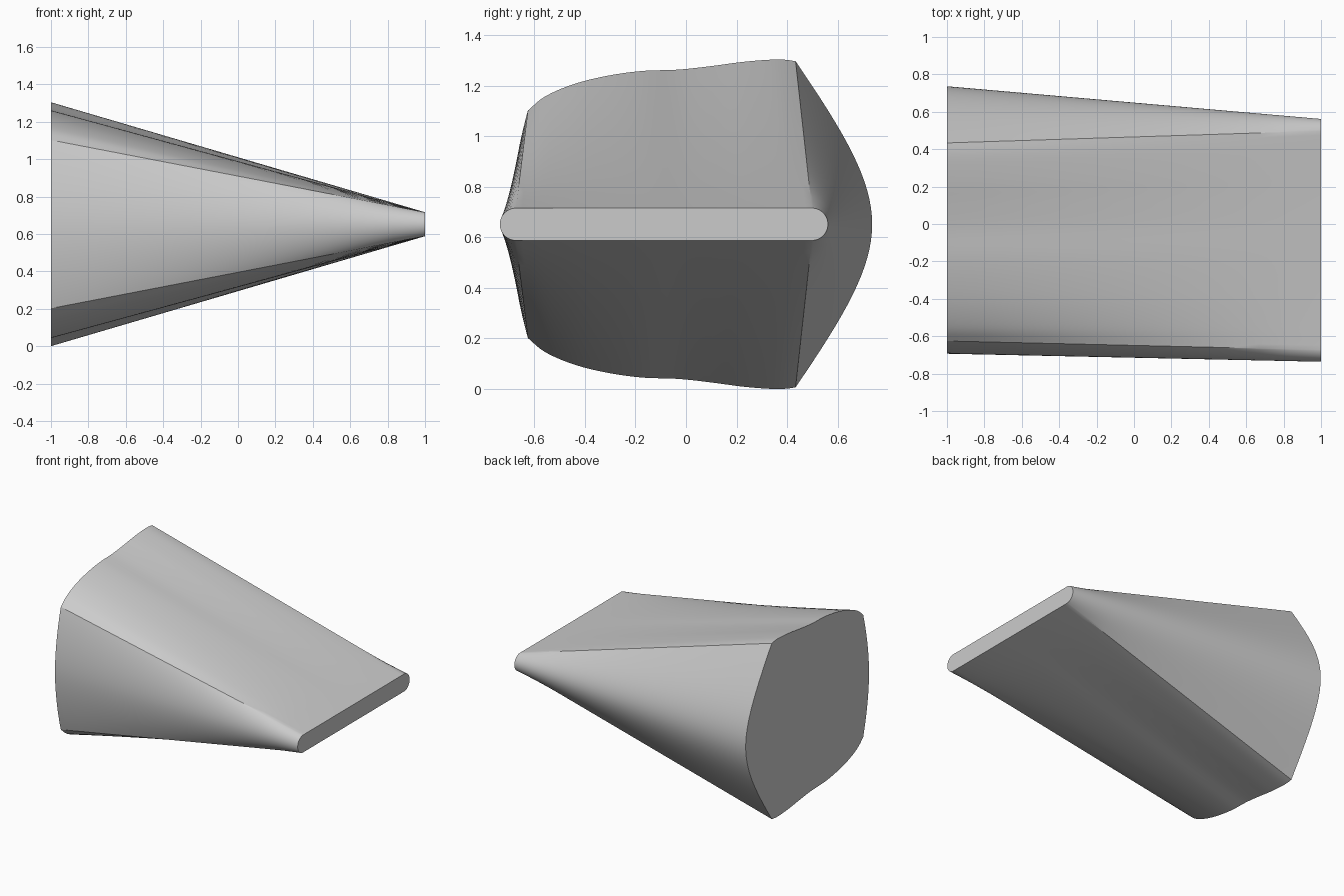
import bpy, bmesh, math
from mathutils import Vector

if "Cube" in bpy.data.objects:
    bpy.data.objects.remove(bpy.data.objects["Cube"])

MID = 0.655      # height of the mirror plane of the section
N_TOP, N_SIDE, SPANS = 48, 16, 12


def spline(points, count):
    """Catmull-Rom curve through points, resampled evenly by length."""
    p = [Vector(q) for q in points]
    p = [2 * p[0] - p[1]] + p + [2 * p[-1] - p[-2]]
    dense = []
    for a, b, c, d in zip(p, p[1:], p[2:], p[3:]):
        for k in range(20):
            t = k / 20
            dense.append(0.5 * (2 * b + (c - a) * t + (2 * a - 5 * b + 4 * c - d) * t * t
                                + (3 * b - a - 3 * c + d) * t ** 3))
    dense.append(p[-2])
    dist = [0.0]
    for a, b in zip(dense, dense[1:]):
        dist.append(dist[-1] + (b - a).length)
    out, j = [], 0
    for i in range(count + 1):
        s = dist[-1] * i / count
        while j < len(dist) - 2 and dist[j + 1] < s:
            j += 1
        f = (s - dist[j]) / (dist[j + 1] - dist[j])
        out.append(dense[j].lerp(dense[j + 1], min(f, 1)))
    return out


def bezier(a, b, c, d, count):
    a, b, c, d = map(Vector, (a, b, c, d))
    return [a * (1 - t) ** 3 + 3 * b * t * (1 - t) ** 2 + 3 * c * t * t * (1 - t) + d * t ** 3
            for t in (i / count for i in range(count + 1))]


def close(half):
    """Mirror an upper half section below the mid plane into a closed loop."""
    return half + [Vector((p.x, 2 * MID - p.y)) for p in reversed(half[1:-1])]


# Large section (y, z): left bulge, wavy top, right nose
left = bezier((-0.695, MID), (-0.695, 0.80), (-0.665, 0.97), (-0.627, 1.105), N_SIDE)
top = spline([(-0.627, 1.105), (-0.56, 1.16), (-0.45, 1.208), (-0.32, 1.241), (-0.18, 1.261),
              (-0.03, 1.267), (0.10, 1.281), (0.22, 1.297), (0.33, 1.306), (0.39, 1.306),
              (0.432, 1.300)], N_TOP)
right = bezier((0.432, 1.300), (0.63, 1.01), (0.735, 0.83), (0.735, MID), N_SIDE)
large = close(left + top[1:] + right[1:])

# Small section: a thin slot shape with round ends
R, Y0, Y1 = 0.064, -0.674, 0.496
arc = [(i / N_SIDE) * math.pi / 2 for i in range(N_SIDE + 1)]
s_left = [Vector((Y0 - R * math.cos(a), MID + R * math.sin(a))) for a in arc]
s_top = [Vector((Y0 + (Y1 - Y0) * i / N_TOP, MID + R)) for i in range(N_TOP + 1)]
s_right = [Vector((Y1 + R * math.sin(a), MID + R * math.cos(a))) for a in arc]
small = close(s_left + s_top[1:] + s_right[1:])

# Loft between the two sections and cap both ends
bm = bmesh.new()
rings = []
for k in range(SPANS + 1):
    t = k / SPANS
    rings.append([bm.verts.new((-1 + 2 * t, *a.lerp(b, t))) for a, b in zip(large, small)])
n = len(large)
for r, s in zip(rings, rings[1:]):
    for i in range(n):
        j = (i + 1) % n
        bm.faces.new((r[i], r[j], s[j], s[i]))
bm.faces.new(rings[0])
bm.faces.new(rings[-1])
bmesh.ops.recalc_face_normals(bm, faces=bm.faces)
mesh = bpy.data.meshes.new("tapered_nozzle")
bm.to_mesh(mesh)
bm.free()

body = bpy.data.objects.new("tapered_nozzle", mesh)
bpy.context.collection.objects.link(body)
bpy.context.view_layer.objects.active = body
body.select_set(True)
# Centre on y and rest on the ground
zs = min(v.co.z for v in mesh.vertices)
ys = [v.co.y for v in mesh.vertices]
for v in mesh.vertices:
    v.co.z -= zs
    v.co.y -= (min(ys) + max(ys)) / 2
bpy.ops.object.shade_smooth_by_angle(angle=math.radians(30))
